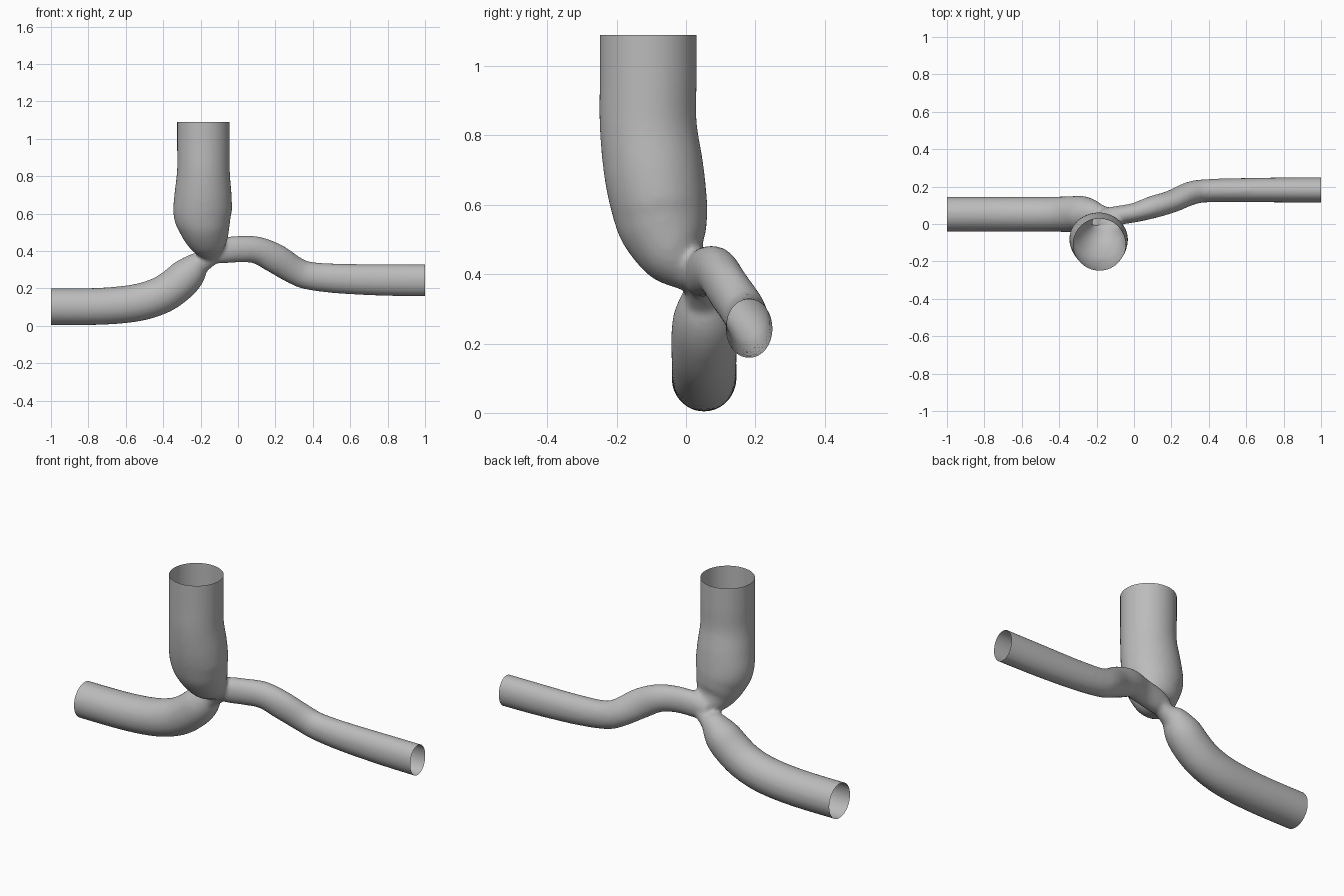
import bpy, bmesh, math
from mathutils import Vector

if "Cube" in bpy.data.objects:
    bpy.data.objects.remove(bpy.data.objects["Cube"])

SIDES, STEPS = 40, 8

grey = bpy.data.materials.new("soft grey")
grey.use_nodes = True
grey.diffuse_color = (0.5, 0.5, 0.5, 1)
grey.node_tree.nodes["Principled BSDF"].inputs["Base Color"].default_value = (0.5, 0.5, 0.5, 1)


def spline(stations):
    """Smoothly interpolate stations of x, y, z, y radius, other radius."""
    pts = [stations[0]] + stations + [stations[-1]]
    out = []
    for a, b, c, d in zip(pts, pts[1:], pts[2:], pts[3:]):
        for i in range(STEPS):
            t = i / STEPS
            out.append([q + t / 2 * (r - p + t * (2*p - 5*q + 4*r - s + t * (3*(q - r) + s - p)))
                        for p, q, r, s in zip(a, b, c, d)])
    return out + [list(stations[-1])]


def add_tube(bm, stations):
    """Loft a closed tube with elliptical sections along the stations."""
    path = spline(stations)
    rings = []
    for i, (x, y, z, ry, rn) in enumerate(path):
        before, after = path[max(i - 1, 0)], path[min(i + 1, len(path) - 1)]
        tangent = (Vector(after[:3]) - Vector(before[:3])).normalized()
        side = Vector((0, 1, 0))
        side = (side - tangent * side.dot(tangent)).normalized()
        up = tangent.cross(side)
        ring = []
        for k in range(SIDES):
            a = math.tau * k / SIDES
            ring.append(bm.verts.new(Vector((x, y, z)) + side * ry * math.cos(a) + up * rn * math.sin(a)))
        rings.append(ring)
    for r, s in zip(rings, rings[1:]):
        for k in range(SIDES):
            n = (k + 1) % SIDES
            bm.faces.new((r[k], r[n], s[n], s[k]))
    bm.faces.new(rings[0][::-1])
    bm.faces.new(rings[-1])


bm = bmesh.new()

# upright trunk, bulging and then narrowing to the junction
add_tube(bm, [
    (-.185, -.109, 1.14, .14, .141), (-.185, -.109, .97, .14, .141),
    (-.185, -.109, .83, .14, .141), (-.187, -.093, .70, .144, .153),
    (-.189, -.077, .60, .139, .156), (-.178, -.062, .53, .128, .138),
    (-.162, -.035, .46, .10, .112), (-.15, .005, .41, .065, .075),
    (-.14, .04, .375, .035, .04)])

# left branch
add_tube(bm, [
    (-.17, .04, .385, .04, .05), (-.10, .045, .40, .05, .068),
    (0, .06, .41, .052, .071), (.10, .09, .405, .06, .073),
    (.20, .12, .36, .06, .08), (.30, .163, .298, .063, .075),
    (.38, .177, .268, .062, .075), (.55, .181, .252, .064, .08),
    (.80, .182, .245, .067, .085), (1.05, .182, .243, .068, .086)])

# right branch
add_tube(bm, [
    (-.11, .045, .385, .04, .04), (-.17, .05, .348, .05, .047),
    (-.215, .055, .325, .072, .07), (-.27, .056, .273, .093, .094),
    (-.335, .053, .213, .096, .099), (-.42, .052, .16, .094, .10),
    (-.55, .052, .122, .094, .10), (-.75, .052, .104, .094, .099),
    (-1.05, .052, .102, .094, .098)])

bmesh.ops.recalc_face_normals(bm, faces=bm.faces)
mesh = bpy.data.meshes.new("branching_tube")
bm.to_mesh(mesh)
bm.free()
tube = bpy.data.objects.new("branching_tube", mesh)
bpy.context.collection.objects.link(tube)

# fuse the three tubes into one blended skin
fuse = tube.modifiers.new("fuse", "REMESH")
fuse.mode = "VOXEL"
fuse.voxel_size = 0.011
blend = tube.modifiers.new("blend", "SMOOTH")
blend.factor = 0.5
blend.iterations = 8
bpy.context.view_layer.objects.active = tube
tube.select_set(True)
for name in ("fuse", "blend"):
    bpy.ops.object.modifier_apply(modifier=name)

# slice the three ends open
bm = bmesh.new()
bm.from_mesh(tube.data)
for point, normal in (((0, 0, 1.09), (0, 0, 1)), ((1, 0, 0), (1, 0, 0)), ((-1, 0, 0), (-1, 0, 0))):
    bmesh.ops.bisect_plane(bm, geom=bm.verts[:] + bm.edges[:] + bm.faces[:],
                           plane_co=point, plane_no=normal, clear_outer=True)
bm.to_mesh(tube.data)
bm.free()

tube.data.materials.clear()
tube.data.materials.append(grey)
bpy.ops.object.shade_smooth()
